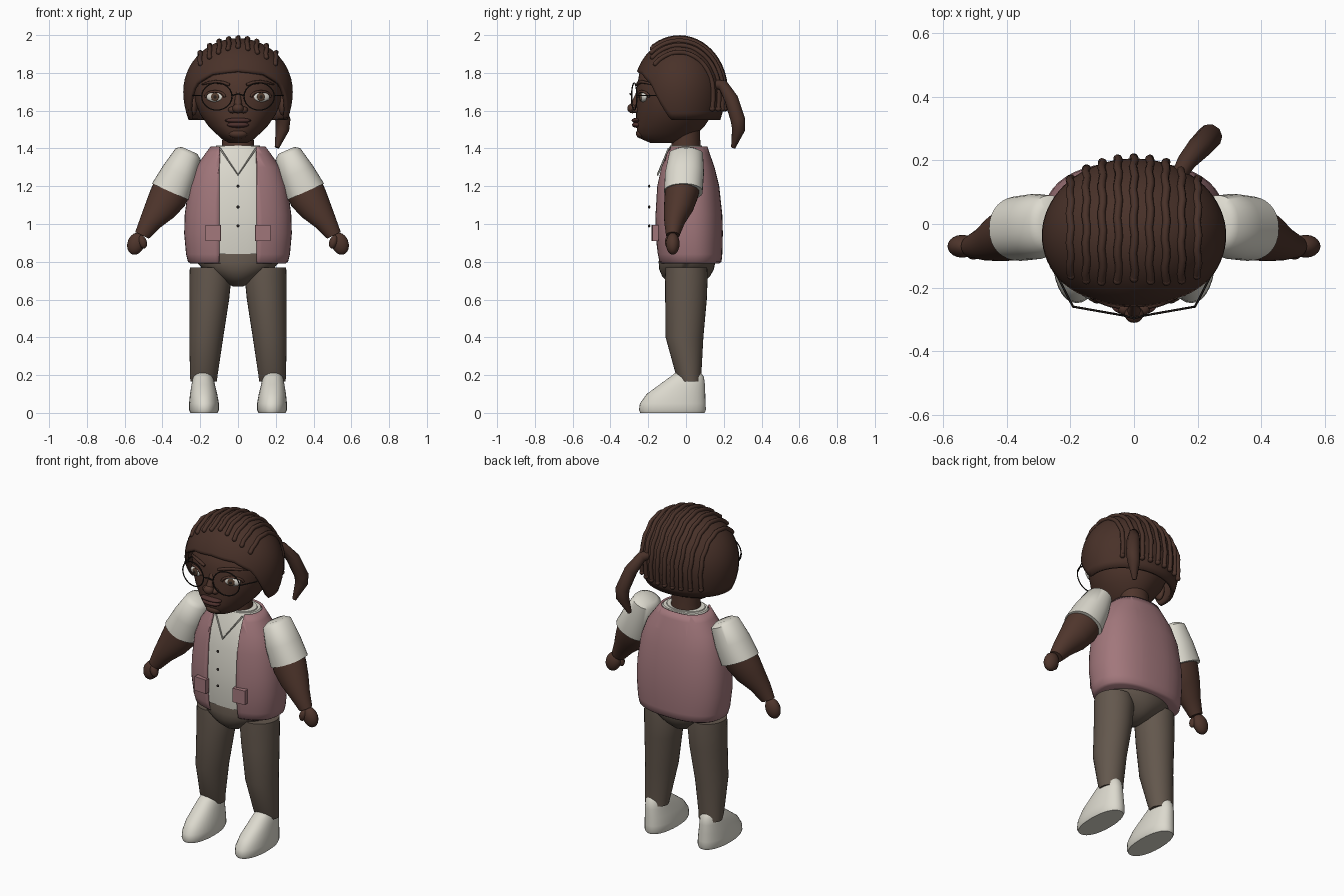
import bpy, bmesh
from math import sin, cos, pi, radians, sqrt, copysign
from mathutils import Vector

cube = bpy.data.objects.get("Cube")
if cube:
    bpy.data.objects.remove(cube, do_unlink=True)


def material(name, rgb):
    m = bpy.data.materials.new(name)
    m.use_nodes = True
    m.diffuse_color = (*rgb, 1)
    m.node_tree.nodes["Principled BSDF"].inputs["Base Color"].default_value = (*rgb, 1)
    return m


SKIN = material("dark_brown_skin", (.078, .036, .025))
HAIR = material("brown_hair", (.066, .031, .022))
VEST = material("dusty_pink", (.36, .185, .2))
CLOTH = material("off_white_cloth", (.72, .7, .62))
PANTS = material("grey_brown_cloth", (.125, .096, .074))
WHITE = material("eye_white", (.7, .68, .62))
IRIS = material("eye_brown", (.09, .05, .03))
DARK = material("near_black", (.02, .015, .013))
LIPS = material("lip_brown", (.075, .03, .026))


def finish(ob, mat, angle=50):
    ob.data.materials.clear()
    ob.data.materials.append(mat)
    bpy.ops.object.select_all(action='DESELECT')
    ob.select_set(True)
    bpy.context.view_layer.objects.active = ob
    if ob.type == 'CURVE':
        bpy.ops.object.convert(target='MESH')
    bpy.ops.object.shade_smooth_by_angle(angle=radians(angle))
    return ob


def mesh_object(name, bm, mat):
    bmesh.ops.recalc_face_normals(bm, faces=bm.faces[:])
    me = bpy.data.meshes.new(name)
    bm.to_mesh(me)
    bm.free()
    ob = bpy.data.objects.new(name, me)
    bpy.context.collection.objects.link(ob)
    return finish(ob, mat)


def spow(v, e):
    return copysign(abs(v) ** e, v)


def loft_bm(rings, side=1, tilt=0, power=2, n=32, cap_top=True):
    """Stack of closed rings, each given as x, y, z, half width, half depth."""
    bm = bmesh.new()
    t, rows = radians(tilt), []
    for x, y, z, ru, rv in rings:
        row = []
        for i in range(n):
            a = 2 * pi * i / n
            u, v = ru * spow(cos(a), 2 / power), rv * spow(sin(a), 2 / power)
            row.append(bm.verts.new((side * (x + u * cos(t)), y + v, z + u * sin(t))))
        rows.append(row)
    for a, b in zip(rows, rows[1:]):
        for i in range(n):
            bm.faces.new((a[i], a[(i + 1) % n], b[(i + 1) % n], b[i]))
    bm.faces.new(rows[0])
    if cap_top:
        bm.faces.new(rows[-1])
    return bm


def loft(name, mat, rings, **kw):
    return mesh_object(name, loft_bm(rings, **kw), mat)


def ball(name, mat, loc, size, rot=(0, 0, 0)):
    bpy.ops.mesh.primitive_uv_sphere_add(segments=20, ring_count=12, location=loc, rotation=rot)
    ob = bpy.context.object
    ob.name, ob.scale = name, size
    return finish(ob, mat, 80)


def tube(name, mat, pts, radius, radii=None, closed=False, res=2):
    cu = bpy.data.curves.new(name, 'CURVE')
    cu.dimensions, cu.bevel_depth, cu.bevel_resolution = '3D', radius, res
    cu.use_fill_caps = True
    sp = cu.splines.new('POLY')
    sp.points.add(len(pts) - 1)
    sp.use_cyclic_u = closed
    for i, p in enumerate(pts):
        sp.points[i].co = (*p, 1)
        sp.points[i].radius = radii[i] if radii else 1
    ob = bpy.data.objects.new(name, cu)
    bpy.context.collection.objects.link(ob)
    return finish(ob, mat)


# Torso: shirt inside, open vest outside
torso = [(.79, .02, .25, .155), (.8, .02, .265, .168), (.84, .018, .275, .174),
         (.95, .013, .285, .182), (1.05, .012, .282, .18), (1.2, .008, .262, .168),
         (1.3, .006, .225, .145), (1.37, .005, .175, .122), (1.41, .005, .145, .108)]
loft("shirt", CLOTH, [(0, y, z, ru - .016, rv - .016) for z, y, ru, rv in torso[2:]], power=2.4, n=48)
bm = loft_bm([(0, y, z, ru, rv) for z, y, ru, rv in torso], power=2.4, n=48, cap_top=False)
OPEN = .1
for s in (-1, 1):
    bmesh.ops.bisect_plane(bm, geom=bm.verts[:] + bm.edges[:] + bm.faces[:],
                           plane_co=(s * OPEN, 0, 0), plane_no=(1, 0, 0))
front = [f for f in bm.faces if abs(f.calc_center_median().x) < OPEN - .001
         and f.calc_center_median().y < -.03 and f.calc_center_median().z > .792]
bmesh.ops.delete(bm, geom=front, context='FACES')
vest = mesh_object("vest", bm, VEST)
mod = vest.modifiers.new("thickness", 'SOLIDIFY')
mod.thickness, mod.offset = .012, -1

# Shirt trim
loft("shirt_neckband", CLOTH, [(0, 0, 1.39, .125, .092), (0, 0, 1.415, .115, .085)])
for z in (.99, 1.09, 1.2):
    ball("shirt_button", DARK, (0, -.195, z), (.008, .006, .008))
tube("shirt_collar", CLOTH, [(-.095, -.092, 1.4), (0, -.15, 1.26), (.095, -.092, 1.4)], .005)
for s in (-1, 1):
    bpy.ops.mesh.primitive_cube_add(size=1, location=(s * .13, -.165, .953), rotation=(0, 0, s * .08))
    pocket = bpy.context.object
    pocket.name, pocket.scale = "vest_pocket", (.08, .03, .085)
    finish(pocket, VEST, 30)

# Hips
loft("hips", PANTS, [(0, 0, .668, .025, .04), (0, 0, .69, .07, .09), (0, 0, .72, .12, .125),
                     (0, .003, .76, .185, .145), (0, .005, .8, .22, .15), (0, .005, .85, .21, .14)])

# Limbs
for s, label in ((1, "left"), (-1, "right")):
    loft(label + "_leg", PANTS, [(.182, .022, .165, .07, .058), (.181, .014, .2, .073, .067),
         (.168, -.008, .4, .09, .1), (.152, 0, .6, .105, .11), (.146, .002, .72, .111, .113),
         (.15, .002, .77, .105, .11)], side=s)
    loft(label + "_shoe", CLOTH, [(.18, -.072, 0, .072, .17), (.18, -.072, .015, .079, .177),
         (.18, -.07, .05, .079, .174), (.182, -.053, .1, .072, .155), (.184, -.02, .15, .062, .12),
         (.185, .005, .19, .053, .09), (.185, .012, .212, .042, .068)], side=s, power=2.2)
    loft(label + "_sleeve", CLOTH, [(.257, 0, 1.39, .045, .06), (.264, 0, 1.372, .072, .09),
         (.31, -.008, 1.27, .095, .103), (.357, -.014, 1.17, .108, .102)],
         side=s, tilt=24, power=2.2)
    loft(label + "_forearm", SKIN, [(.35, -.018, 1.185, .1, .092), (.372, -.026, 1.14, .1, .088),
         (.412, -.04, 1.075, .085, .077), (.462, -.06, 1.01, .06, .055),
         (.508, -.07, .94, .04, .036)], side=s, tilt=26)
    ball(label + "_hand", SKIN, (s * .54, -.07, .896), (.045, .036, .06), (0, -s * .35, 0))
    ball(label + "_thumb", SKIN, (s * .505, -.09, .905), (.022, .022, .036), (0, s * .3, 0))

# Neck and head
loft("neck", SKIN, [(0, .0, 1.38, .088, .08), (0, 0, 1.45, .083, .075), (0, .0, 1.56, .085, .075)])
head = [(1.43, -.19, -.03, .05), (1.45, -.237, .02, .085), (1.48, -.258, .06, .118),
        (1.52, -.262, .1, .158), (1.58, -.264, .14, .2), (1.65, -.262, .16, .229),
        (1.72, -.26, .17, .236), (1.8, -.247, .16, .23), (1.88, -.19, .12, .17), (1.93, -.1, .05, .07)]
loft("head", SKIN, [(0, (f + b) / 2, z, w, (b - f) / 2) for z, f, b, w in head], n=48)


def face_y(x):
    return -.05 - .212 * sqrt(1 - (x / .235) ** 2)


# Face
tube("nose_bridge", SKIN, [(0, -.245, 1.71), (0, -.262, 1.66), (0, -.277, 1.615)], .02, [.6, .85, 1.2])
ball("nose_tip", SKIN, (0, -.283, 1.612), (.03, .028, .026))
ball("upper_lip", LIPS, (0, -.26, 1.548), (.07, .028, .014))
ball("lower_lip", LIPS, (0, -.258, 1.525), (.058, .028, .016))
ball("chin", SKIN, (0, -.235, 1.478), (.05, .03, .026))
for s, label in ((1, "left"), (-1, "right")):
    ball(label + "_nostril", SKIN, (s * .03, -.262, 1.604), (.022, .024, .018))
    ex, ey = s * .122, face_y(.122)
    turn = (0, 0, s * .28)
    ball(label + "_eye", WHITE, (ex, ey + .004, 1.672), (.048, .016, .026), turn)
    ball(label + "_iris", IRIS, (ex, ey - .01, 1.673), (.022, .006, .022), turn)
    ball(label + "_pupil", DARK, (ex, ey - .014, 1.673), (.01, .004, .01), turn)
    lid = [(s * (.122 + .052 * cos(a)), face_y(.122 + .052 * cos(a)) - .004, 1.672 + .03 * sin(a))
           for a in [pi * i / 8 for i in range(9)]]
    tube(label + "_eyelid", SKIN, lid, .007)
    brow = [(s * x, face_y(x) - .001, 1.735 + .018 * sin(pi * (x - .04) / .16))
            for x in (.045, .08, .12, .16, .19)]
    tube(label + "_eyebrow", HAIR, brow, .009, [.9, 1.1, 1, .8, .4])
    ball(label + "_ear", SKIN, (s * .235, -.06, 1.635), (.022, .035, .06))
    # Glasses
    rim = [(s * (.112 + .08 * cos(a)), -.288 + .028 * (.5 + .5 * cos(a)), 1.675 + .072 * sin(a))
           for a in [2 * pi * i / 28 for i in range(28)]]
    tube(label + "_glasses_rim", DARK, rim, .0035, closed=True, res=1)
    tube(label + "_glasses_temple", DARK, [(s * .192, -.26, 1.68), (s * .238, -.17, 1.68),
                                           (s * .245, -.06, 1.68)], .0035, res=1)
tube("glasses_bridge", DARK, [(-.032, -.288, 1.68), (0, -.297, 1.69), (.032, -.288, 1.68)], .0035, res=1)

# Hair cap, whose lower edge rises over the face
CY, CZ, RX, RY, RZ = -.036, 1.70, .29, .242, .283
EDGE = [(0, 1.81), (30, 1.795), (52, 1.74), (66, 1.63), (78, 1.55), (181, 1.55)]


def edge_height(deg):
    for (a, za), (b, zb) in zip(EDGE, EDGE[1:]):
        if deg <= b:
            return za + (zb - za) * (deg - a) / (b - a)


def cap_scale(z):
    if z >= CZ:
        return sqrt(max(0, 1 - ((z - CZ) / RZ) ** 2))
    return 1 - .1 * ((CZ - z) / .15) ** 2


bm = bmesh.new()
N, ROWS = 72, 18
top = bm.verts.new((0, CY, CZ + RZ))
cols = []
for i in range(N):
    a = 2 * pi * i / N
    low = edge_height(min(i, N - i) * 360 / N)
    col = []
    for j in range(ROWS):
        z = low + (CZ + RZ - low) * sin(j / ROWS * pi / 2)
        k = cap_scale(z)
        col.append(bm.verts.new((RX * k * sin(a), CY - RY * k * cos(a), z)))
    cols.append(col)
for c, d in zip(cols, cols[1:] + cols[:1]):
    for j in range(ROWS - 1):
        bm.faces.new((c[j], d[j], d[j + 1], c[j + 1]))
    bm.faces.new((c[-1], d[-1], top))
cap = mesh_object("hair_cap", bm, HAIR)
mod = cap.modifiers.new("thickness", 'SOLIDIFY')
mod.thickness, mod.offset = .02, -1

# Braided rows running front to back
for k in range(-4, 5):
    x = k * .05
    s = sqrt(1 - (x / RX) ** 2)
    pts = []
    for i in range(19):
        y = -.135 * cos(pi * i / 36) if i == 0 else None
        start = pi - abs(.99 - .05 * abs(k))
        a = start * (1 - i / 18)
        pts.append((x + .003 * sin(i * 1.7 + k), CY + (RY * s + .004) * cos(a), CZ + (RZ * s + .004) * sin(a)))
    pts += [(x, CY + RY * s + .004, 1.66), (x, CY + RY * s, 1.61)]
    tube("braid_row", HAIR, pts, .0125)
    ball("braid_end", HAIR, pts[0], (.013, .013, .013))
    ball("braid_end", HAIR, pts[-1], (.014, .016, .014))

# Side tail
tube("hair_tail", HAIR, [(.14, .15, 1.74), (.165, .195, 1.735), (.205, .24, 1.66), (.238, .275, 1.55),
                         (.235, .278, 1.5), (.206, .25, 1.405)], .04, [.6, .75, .95, 1, .9, .3], res=3)
